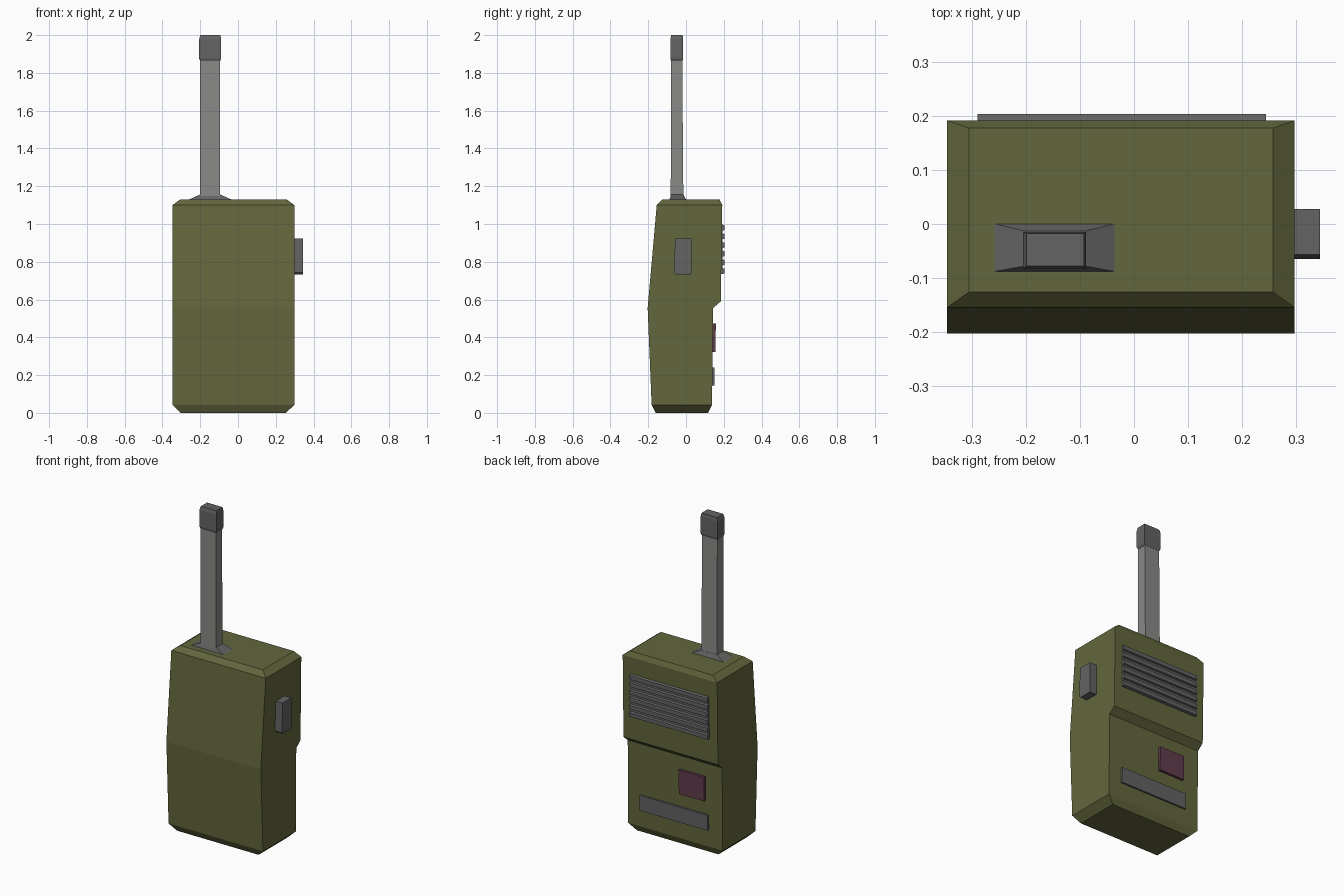
import bpy, bmesh


def material(name, rgb):
    m = bpy.data.materials.new(name)
    m.diffuse_color = (*rgb, 1)
    return m


OLIVE = material("olive", (0.126, 0.135, 0.047))
DARK = material("dark_grey", (0.125, 0.125, 0.125))
STEEL = material("mid_grey", (0.25, 0.25, 0.245))
PLUM = material("plum", (0.12, 0.045, 0.07))


def loft(name, rings, mat):
    """Stack rectangular sections (z, x0, x1, y0, y1) into a closed solid."""
    bm = bmesh.new()
    loops = [[bm.verts.new(p) for p in ((x0, y0, z), (x1, y0, z), (x1, y1, z), (x0, y1, z))]
             for z, x0, x1, y0, y1 in rings]
    for a, b in zip(loops, loops[1:]):
        for i in range(4):
            j = (i + 1) % 4
            bm.faces.new((a[i], a[j], b[j], b[i]))
    bm.faces.new(loops[0][::-1])
    bm.faces.new(loops[-1])
    bmesh.ops.recalc_face_normals(bm, faces=bm.faces)
    me = bpy.data.meshes.new(name)
    bm.to_mesh(me)
    bm.free()
    me.materials.append(mat)
    ob = bpy.data.objects.new(name, me)
    bpy.context.collection.objects.link(ob)
    return ob


# Housing: chamfered ends, bowed front, stepped back
L, R = -0.347, 0.298
loft("housing", [
    (0.0, -0.304, 0.253, -0.16, 0.117),
    (0.042, L, R, -0.182, 0.138),
    (0.555, L, R, -0.203, 0.143),
    (0.59, L, R, -0.2, 0.184),
    (1.1, L, R, -0.155, 0.192),
    (1.13, -0.306, 0.258, -0.126, 0.178)], OLIVE)

# Antenna: flared base, tapered mast, chamfered tip
loft("antenna_base", [
    (1.125, -0.27, -0.025, -0.09, 0.003),
    (1.155, -0.203, -0.091, -0.078, -0.013)], DARK)
loft("antenna_mast", [
    (1.14, -0.201, -0.095, -0.081, -0.014),
    (1.88, -0.2, -0.096, -0.079, -0.02)], STEEL)
loft("antenna_tip", [
    (1.862, -0.2, -0.095, -0.079, -0.019),
    (1.875, -0.206, -0.089, -0.083, -0.015),
    (1.978, -0.206, -0.089, -0.083, -0.015),
    (2.0, -0.199, -0.093, -0.078, -0.018)], DARK)

# Side push button
loft("side_button", [
    (0.732, 0.28, 0.344, -0.055, 0.027),
    (0.742, 0.28, 0.345, -0.065, 0.028),
    (0.922, 0.28, 0.345, -0.057, 0.028)], DARK)

# Speaker grille: one ribbed block
N, Z0, Z1 = 6, 0.735, 0.997
pitch = (Z1 - Z0) / (N - 0.3)
rings = []
for i in range(N):
    z = Z0 + i * pitch
    for dz, y in ((0, 0.193), (0.003, 0.204), (0.6, 0.204), (0.7, 0.193)):
        rings.append((z + (dz if dz < 0.01 else dz * pitch), -0.29, 0.245, 0.17, y))
loft("speaker_grille", rings, DARK)

# Back button and lower back panel
loft("back_button", [
    (0.323, -0.233, -0.06, 0.12, 0.156),
    (0.473, -0.233, -0.06, 0.12, 0.158)], PLUM)
loft("back_panel", [
    (0.145, -0.253, 0.212, 0.12, 0.15),
    (0.24, -0.253, 0.212, 0.12, 0.152)], DARK)
